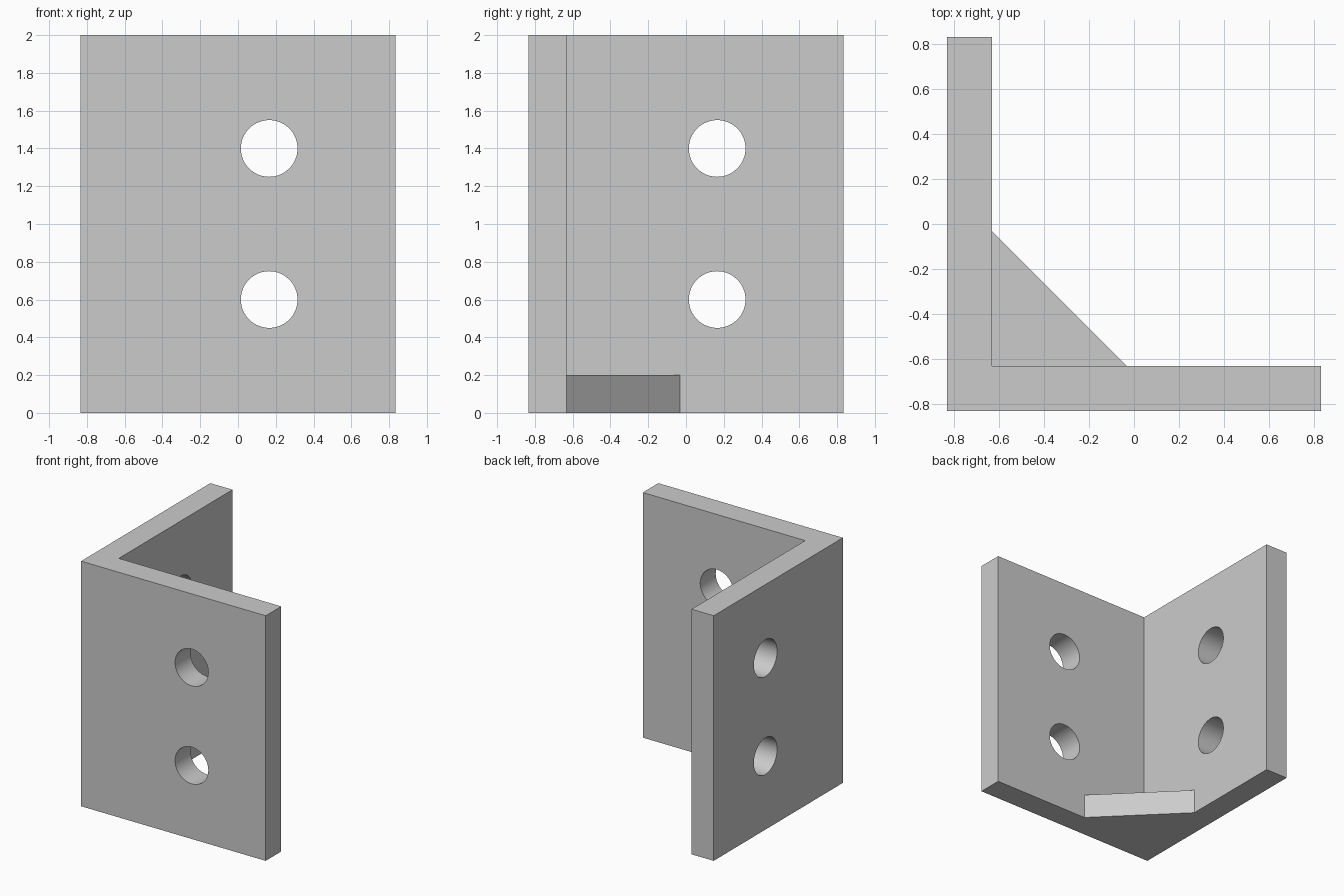
import bpy
import bmesh
from math import radians

if "Cube" in bpy.data.objects:
    bpy.data.objects.remove(bpy.data.objects["Cube"], do_unlink=True)

HALF = 0.833          # half the width of each leg
INNER = -0.633        # inside faces of the legs
HEIGHT = 2.0
GUSSET_HEIGHT = 0.2
GUSSET_LEG = 0.6
HOLE_CENTRE = 0.165
HOLE_RADIUS = 0.15

grey = bpy.data.materials.new("light_grey")
grey.use_nodes = True
grey.diffuse_color = (0.6, 0.6, 0.6, 1)
grey.node_tree.nodes["Principled BSDF"].inputs["Base Color"].default_value = (0.6, 0.6, 0.6, 1)


def prism(name, outline, height):
    """Extrude a plan outline upward from the ground."""
    bm = bmesh.new()
    base = bm.faces.new([bm.verts.new((x, y, 0)) for x, y in outline])
    top = bmesh.ops.extrude_face_region(bm, geom=[base])["geom"]
    verts = [v for v in top if isinstance(v, bmesh.types.BMVert)]
    bmesh.ops.translate(bm, verts=verts, vec=(0, 0, height))
    bmesh.ops.recalc_face_normals(bm, faces=bm.faces)
    mesh = bpy.data.meshes.new(name)
    bm.to_mesh(mesh)
    bm.free()
    mesh.materials.append(grey)
    obj = bpy.data.objects.new(name, mesh)
    bpy.context.collection.objects.link(obj)
    return obj


def combine(target, tool, operation):
    """Apply a boolean to the target and discard the tool."""
    tool.hide_render = True
    mod = target.modifiers.new("boolean", "BOOLEAN")
    mod.object, mod.operation, mod.solver = tool, operation, "EXACT"
    bpy.ops.object.select_all(action="DESELECT")
    target.select_set(True)
    bpy.context.view_layer.objects.active = target
    bpy.ops.object.modifier_apply(modifier=mod.name)
    bpy.data.objects.remove(tool, do_unlink=True)


# Two legs meeting in a corner
bracket = prism("angle_bracket", [
    (-HALF, -HALF), (HALF, -HALF), (HALF, INNER),
    (INNER, INNER), (INNER, HALF), (-HALF, HALF)], HEIGHT)

# Triangular gusset, sunk into the legs so that it fuses cleanly
sink = 0.1
corner = INNER - sink
tip = INNER + GUSSET_LEG + sink
gusset = prism("gusset", [(corner, corner), (tip, corner), (corner, tip)], GUSSET_HEIGHT)
combine(bracket, gusset, "UNION")

# Two bolt holes through each leg
leg_middle = (INNER - HALF) / 2
for z in (0.6, 1.4):
    for location, rotation in (
            ((HOLE_CENTRE, leg_middle, z), (radians(90), 0, 0)),
            ((leg_middle, HOLE_CENTRE, z), (0, radians(90), 0))):
        bpy.ops.mesh.primitive_cylinder_add(
            vertices=64, radius=HOLE_RADIUS, depth=0.4,
            location=location, rotation=rotation)
        cutter = bpy.context.object
        cutter.name = "hole_cutter"
        cutter.data.materials.append(grey)
        combine(bracket, cutter, "DIFFERENCE")

bpy.ops.object.shade_smooth_by_angle(angle=radians(30))
